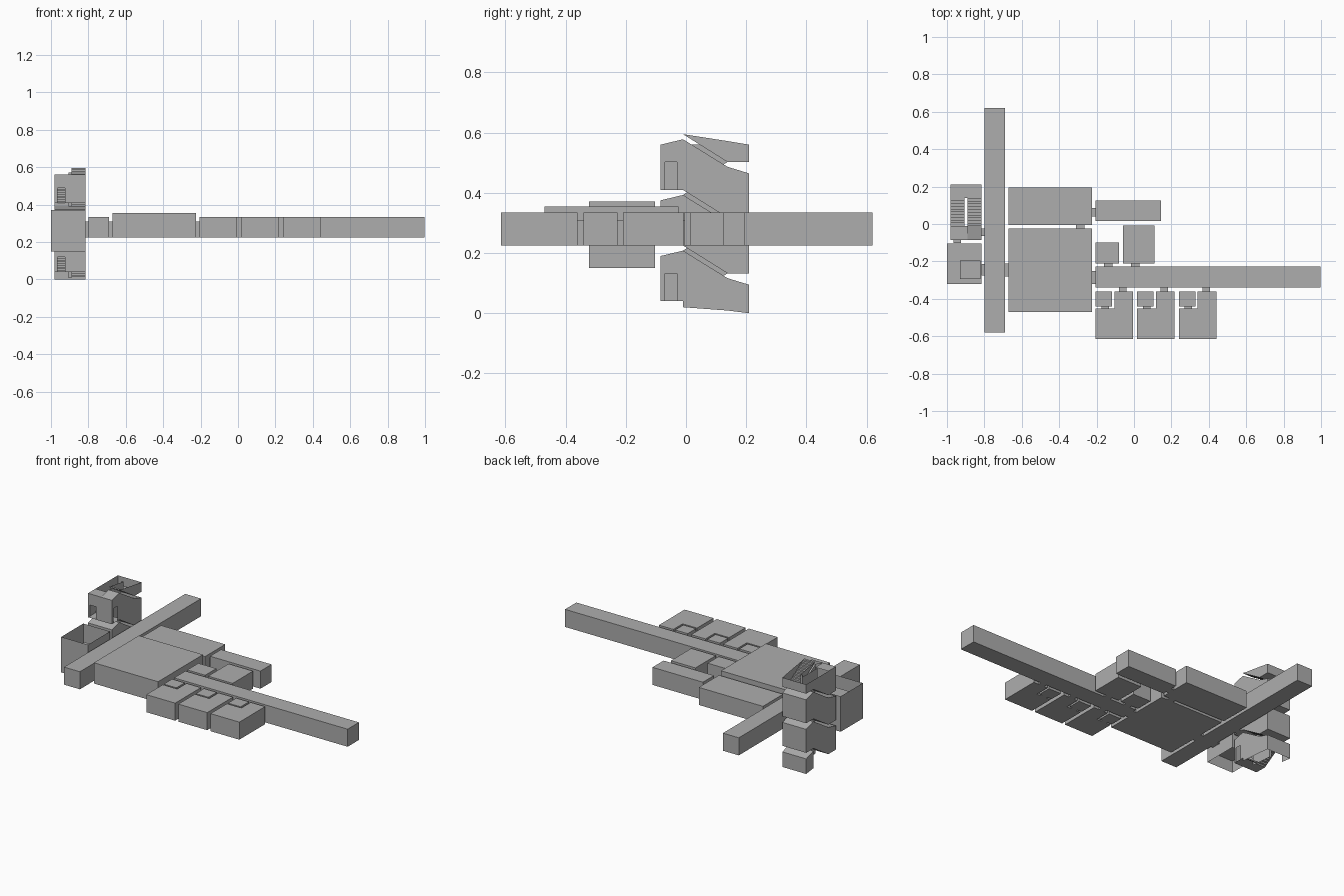
import bpy, bmesh

if "Cube" in bpy.data.objects:
    bpy.data.objects.remove(bpy.data.objects["Cube"])

grey = bpy.data.materials.new("plain grey")
grey.diffuse_color = (0.42, 0.42, 0.42, 1)
grey.use_nodes = True
grey.node_tree.nodes["Principled BSDF"].inputs["Base Color"].default_value = grey.diffuse_color


def add_object(name, bm):
    mesh = bpy.data.meshes.new(name)
    bm.to_mesh(mesh)
    bm.free()
    mesh.materials.append(grey)
    bpy.context.collection.objects.link(bpy.data.objects.new(name, mesh))


def prism(name, outline, z0, z1):
    bm = bmesh.new()
    f = bm.faces.new([bm.verts.new((x, y, z0)) for x, y in outline])
    ext = bmesh.ops.extrude_face_region(bm, geom=[f], use_keep_orig=True)
    for v in ext["geom"]:
        if isinstance(v, bmesh.types.BMVert):
            v.co.z = z1
    bmesh.ops.recalc_face_normals(bm, faces=bm.faces)
    add_object(name, bm)


def box(name, x0, x1, y0, y1, z0=0.225, z1=0.335):
    prism(name, [(x0, y0), (x1, y0), (x1, y1), (x0, y1)], z0, z1)


# Main rooms and corridors
box("cross_corridor", -0.80, -0.69, -0.58, 0.62)
box("main_hall", -0.67, -0.225, -0.47, -0.025, 0.225, 0.355)
box("back_room", -0.67, -0.225, -0.005, 0.195, 0.225, 0.355 - 0.02)
box("long_corridor", -0.205, 0.998, -0.34, -0.228)
box("narrow_room", -0.205, 0.145, 0.015, 0.125)
box("square_room", -0.06, 0.11, -0.21, -0.008)
box("small_room", -0.205, -0.08, -0.21, -0.10)

# Guest rooms, each an L shape around a bathroom
for x in (-0.205, 0.017, 0.24):
    prism("guest_room", [(x, -0.615), (x + 0.2, -0.615), (x + 0.2, -0.36), (x + 0.1, -0.36),
                         (x + 0.1, -0.452), (x, -0.452)], 0.225, 0.335)
    box("bathroom", x, x + 0.088, -0.442, -0.36)
    box("bathroom_doorway", x + 0.03, x + 0.07, -0.453, -0.441, 0.225, 0.31)
    box("guest_doorway", x + 0.125, x + 0.165, -0.361, -0.339, 0.225, 0.31)

# Short doorway passages between rooms
for d in [(-0.691, -0.669, -0.28, -0.21), (-0.31, -0.265, -0.026, -0.004),
          (-0.226, -0.204, 0.04, 0.085), (-0.226, -0.204, -0.32, -0.25),
          (-0.16, -0.115, -0.229, -0.209), (-0.015, 0.03, -0.229, -0.209),
          (-0.816, -0.799, -0.065, -0.025), (-0.816, -0.799, -0.275, -0.215),
          (-0.965, -0.925, -0.101, -0.084)]:
    box("doorway", *d, 0.225, 0.31)

# Lift shaft: open at top and bottom, with a floor and a cabin inside
bm = bmesh.new()
ring = [(-1, -0.322), (-0.815, -0.322), (-0.815, -0.103), (-1, -0.103)]
for a, b in zip(ring, ring[1:] + ring[:1]):
    bm.faces.new([bm.verts.new(p) for p in ((*a, 0.15), (*b, 0.15), (*b, 0.372), (*a, 0.372))])
bm.faces.new([bm.verts.new((*p, 0.225)) for p in ring])
add_object("lift_shaft", bm)
box("lift_cabin", -0.93, -0.82, -0.295, -0.195, 0.226, 0.31)

# Stairwell: thin-walled storeys joined by two flights and a half landing
XL, XLI, XRI, XR = -0.98, -0.905, -0.89, -0.815
Y0, Y1, Y2, Y3 = -0.085, -0.01, 0.138, 0.21
RISE, HALF = 0.185, 0.0925


def poly(bm, pts):
    bm.faces.new([bm.verts.new(p) for p in pts])


def side(bm, x, pts):
    poly(bm, [(x, y, z) for y, z in pts])


def level(bm, x0, x1, ya, za, yb, zb):
    poly(bm, [(x0, ya, za), (x1, ya, za), (x1, yb, zb), (x0, yb, zb)])


def steps(bm, x0, x1, za, zb, n=10):
    dy, dz = (Y2 - Y1) / n, (zb - za) / n
    for i in range(n):
        y, z = Y1 + i * dy, za + i * dz
        if z + dz < 0.01:
            break
        tread = max(z, z + dz)
        level(bm, x0, x1, y, tread, y + dy, tread)
        yr = y if dz > 0 else y + dy
        level(bm, x0, x1, yr, z, yr, z + dz)


for k in range(4):
    F = 0.04 + RISE * k
    M = F - HALF
    first, top = k == 0, k == 3
    bm = bmesh.new()
    # half landing, cut off on the lowest and highest storeys
    b1, b2, b3 = (0.02, 0.009, 0.0) if first else (F, M, M)
    t1, t2, t3 = (0.595, 0.572, 0.56) if top else (F + 0.168, M + 0.169, M + 0.147)
    poly(bm, [(XL, Y3, b3), (XR, Y3, b3), (XR, Y3, t3), (XL, Y3, t3)])
    poly(bm, [(XLI, Y2, b2), (XRI, Y2, b2), (XRI, Y2, t2), (XLI, Y2, t2)])
    tl = 0.56 if top else t2
    side(bm, XL, [(Y2, b2), (Y3, b3), (Y3, t3), (Y2, tl)])
    side(bm, XR, [(Y2, b2), (Y3, b3), (Y3, t3), (Y2, t2)])
    if not first:
        level(bm, XL, XR, Y2, M, Y3, M)
    if not top:
        level(bm, XL, XR, Y2, t2, Y3, t3)
        level(bm, XRI, XR, Y1, t1, Y2, t2)
    # flight going down on the right
    for x in (XRI, XR):
        side(bm, x, [(Y1, b1), (Y2, b2), (Y2, t2), (Y1, t1)])
    steps(bm, XRI, XR, F, M)
    if not top:
        # flight going up on the left, open above on the last storey
        last = k == 2
        ua, ub = (0.56, 0.56) if last else (F + 0.168, F + HALF + 0.169)
        for x in (XL, XLI):
            side(bm, x, [(Y1, F), (Y2, F + HALF), (Y2, ub), (Y1, ua)])
        steps(bm, XL, XLI, F, F + HALF)
        if not last:
            level(bm, XL, XLI, Y1, ua, Y2, ub)
        # floor landing with door openings in the front and right walls
        c0, c1 = F + 0.15, F + 0.168
        level(bm, XL, XR, Y0, F, Y1, F)
        level(bm, XL, XRI, Y0, c0, Y1, ua)
        level(bm, XRI, XR, Y0, c0, Y1, c1)
        side(bm, XL, [(Y0, F), (Y1, F), (Y1, ua), (Y0, c0)])
        side(bm, XR, [(Y0, F), (-0.07, F), (-0.07, F + 0.092), (-0.03, F + 0.092),
                      (-0.03, F), (Y1, F), (Y1, c1), (Y0, c0)])
        poly(bm, [(x, Y0, z) for x, z in
                  [(XL, F), (-0.965, F), (-0.965, F + 0.08), (-0.925, F + 0.08),
                   (-0.925, F), (XR, F), (XR, c0), (XL, c0)]])
        poly(bm, [(XLI, Y1, F), (XRI, Y1, F), (XRI, Y1, ua), (XLI, Y1, ua)])
    add_object("stair_storey", bm)
